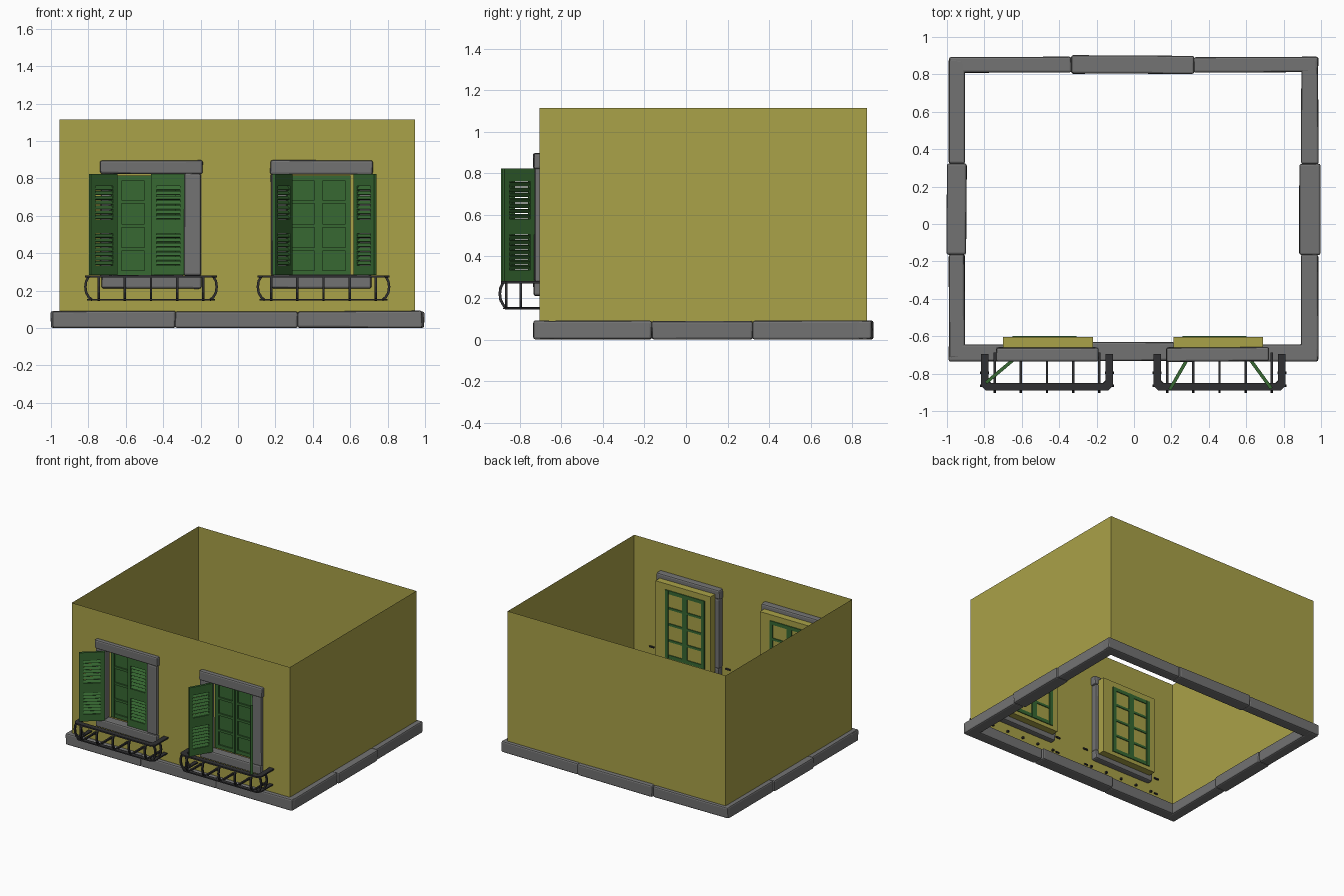
import bpy, bmesh, math, random
from mathutils import Matrix, Vector

random.seed(4)
cube = bpy.data.objects.get("Cube")
if cube:
    bpy.data.objects.remove(cube)


def material(name, rgb):
    m = bpy.data.materials.new(name)
    m.use_nodes = True
    m.diffuse_color = (*rgb, 1)
    m.node_tree.nodes["Principled BSDF"].inputs["Base Color"].default_value = (*rgb, 1)
    return m


PLASTER = material("ochre plaster", (0.40, 0.36, 0.065))
STONE = material("grey stone", (0.17, 0.17, 0.17))
GREEN = material("green paint", (0.038, 0.14, 0.032))
IRON = material("dark iron", (0.03, 0.03, 0.032))


def finish(name, bm, mat, matrix=None, bevel=0):
    bmesh.ops.recalc_face_normals(bm, faces=bm.faces)
    mesh = bpy.data.meshes.new(name)
    bm.to_mesh(mesh)
    bm.free()
    mesh.materials.append(mat)
    ob = bpy.data.objects.new(name, mesh)
    bpy.context.collection.objects.link(ob)
    if matrix:
        ob.matrix_world = matrix
    if bevel:
        mod = ob.modifiers.new("worn edges", "BEVEL")
        mod.width = bevel
        mod.segments = 2
    return ob


def add_box(bm, x, y, z, tilt=0):
    """Box between (min, max) pairs, optionally tilted about its own x axis."""
    mid = Vector([(a + b) / 2 for a, b in (x, y, z)])
    size = [b - a for a, b in (x, y, z)]
    m = Matrix.Translation(mid) @ Matrix.Rotation(tilt, 4, "X") @ Matrix.Diagonal((*size, 1))
    return bmesh.ops.create_cube(bm, size=1, matrix=m)["verts"]


def stone(name, x, y, z):
    bm = bmesh.new()
    for v in add_box(bm, x, y, z):
        v.co += Vector([random.uniform(-0.003, 0.003) for _ in range(3)])
        v.co.z = max(v.co.z, 0)
    finish(name, bm, STONE, bevel=0.011)


def add_quad(bm, points):
    bm.faces.new([bm.verts.new(p) for p in points])


# House shell: four thin walls, the front one pierced by two window openings
X0, X1, Y0, Y1, Z0, Z1 = -0.955, 0.945, -0.705, 0.87, 0.05, 1.115
WINDOWS = {"right": -0.46, "left": 0.45}
HALF, SILL, HEAD = 0.24, 0.25, 0.86

bm = bmesh.new()
for a, b in (((X1, Y0), (X1, Y1)), ((X1, Y1), (X0, Y1)), ((X0, Y1), (X0, Y0))):
    add_quad(bm, [(*a, Z0), (*b, Z0), (*b, Z1), (*a, Z1)])
xs = [X0] + [c + s * HALF for c in WINDOWS.values() for s in (-1, 1)] + [X1]
zs = [Z0, SILL, HEAD, Z1]
for i in range(5):
    for k in range(3):
        if not (i in (1, 3) and k == 1):
            add_quad(bm, [(xs[i], Y0, zs[k]), (xs[i + 1], Y0, zs[k]),
                          (xs[i + 1], Y0, zs[k + 1]), (xs[i], Y0, zs[k + 1])])
bmesh.ops.remove_doubles(bm, verts=bm.verts, dist=0.0001)
finish("walls", bm, PLASTER)

# Plinth ring of worn stone blocks, the middle block of each side standing proud
COURSE = (0, 0.09)
for i, (a, b) in enumerate(((-0.99, -0.335), (-0.335, 0.32), (0.32, 0.985))):
    p = 0.007 if i == 1 else 0
    stone("plinth_front", (a, b), (-0.733, -0.645 + 2 * p), COURSE)
    stone("plinth_back", (a, b), (0.81 - p, 0.893 + p), COURSE)
for i, (a, b) in enumerate(((-0.72, -0.165), (-0.165, 0.322), (0.322, 0.88))):
    p = 0.01 if i == 1 else 0
    stone("plinth_right", (-0.99 - p, -0.905 + p), (a, b), COURSE)
    stone("plinth_left", (0.895 - p, 0.985 + p), (a, b), COURSE)


def window(side, cx):
    # Stone surround
    stone(side + "_lintel", (cx - 0.278, cx + 0.27), (-0.735, -0.66), (0.822, 0.895))
    stone(side + "_sill", (cx - 0.27, cx + 0.263), (-0.735, -0.66), (0.21, 0.283))
    for a, b in ((-0.275, -0.19), (0.172, 0.262)):
        stone(side + "_jamb", (cx + a, cx + b), (-0.73, -0.66), (0.278, 0.827))

    # Plaster recess behind the opening, open at the front
    bm = bmesh.new()
    add_box(bm, (cx - HALF, cx + HALF), (Y0, -0.605), (SILL, HEAD))
    front = [f for f in bm.faces if f.calc_center_median().y < Y0 + 0.01]
    bmesh.ops.delete(bm, geom=front, context="FACES_ONLY")
    finish(side + "_recess", bm, PLASTER)

    # Casement: two leaves with four panes each
    bm = bmesh.new()
    left, right, low, high = cx - 0.19, cx + 0.152, 0.28, 0.815
    mid = (left + right) / 2
    add_box(bm, (left, right), (-0.64, -0.63), (low, high))
    depth = (-0.655, -0.598)
    for x, w in ((left + 0.014, 0.014), (mid, 0.022), (right - 0.014, 0.014)):
        add_box(bm, (x - w, x + w), depth, (low, high))
    for k in range(5):
        z = low + 0.014 + k * (high - low - 0.028) / 4
        w = 0.014 if k in (0, 4) else 0.009
        add_box(bm, (left, right), (-0.651, -0.599), (z - w, z + w))
    add_box(bm, (mid - 0.004, mid + 0.004), (-0.662, -0.655), (low, high))
    finish(side + "_casement", bm, GREEN)


def shutter(name, hinge, angle):
    """Louvred leaf running along local +x from its hinge."""
    bm = bmesh.new()
    w, t, low, high = 0.185, 0.009, 0.282, 0.823
    stile = 0.03
    for a in (0, w - stile):
        add_box(bm, (a, a + stile), (-t, t), (low, high))
    rails = ((low, 0.335), (0.505, 0.58), (0.76, high))
    for a, b in rails:
        add_box(bm, (stile, w - stile), (-t, t), (a, b))
    tilt = 0.6 if abs(angle) > math.pi / 2 else -0.6
    for (_, a), (b, _) in zip(rails, rails[1:]):
        step = (b - a) / 7
        for k in range(7):
            z = a + (k + 0.5) * step
            add_box(bm, (stile, w - stile), (-0.003, 0.003), (z - 0.011, z + 0.011), tilt)
    m = Matrix.Translation((*hinge, 0)) @ Matrix.Rotation(angle, 4, "Z")
    finish(name, bm, GREEN, m)


def add_band(bm, x, y_front, y_back, width, z, thick):
    """Flat iron strap bent into a U with clipped corners."""
    def path(d):
        c = 0.025 - d * 0.4
        h = [(x - d, y_back), (x - d, y_front + d + c), (x - d - c, y_front + d)]
        return h + [(-a, b) for a, b in reversed(h)]
    outer, inner = path(0), path(width)
    faces = []
    for i in range(5):
        pts = (outer[i], outer[i + 1], inner[i + 1], inner[i])
        faces.append(bm.faces.new([bm.verts.new((*p, z)) for p in pts]))
    bmesh.ops.remove_doubles(bm, verts=list({v for f in faces for v in f.verts}), dist=0.0001)
    faces = [f for f in bm.faces if all(abs(v.co.z - z) < 1e-5 for v in f.verts)]
    new = bmesh.ops.extrude_face_region(bm, geom=faces, use_keep_orig=True)["geom"]
    bmesh.ops.translate(bm, vec=(0, 0, thick),
                        verts=[g for g in new if isinstance(g, bmesh.types.BMVert)])


def add_bar(bm, points, r=0.0065):
    """Square iron bar through a list of points."""
    for a, b in zip(points, points[1:]):
        a, b = Vector(a), Vector(b)
        d = b - a
        m = (Matrix.Translation((a + b) / 2) @ d.to_track_quat("Z", "Y").to_matrix().to_4x4()
             @ Matrix.Diagonal((2 * r, 2 * r, d.length + r * 0.6, 1)))
        bmesh.ops.create_cube(bm, size=1, matrix=m)


# Outward bulge of the balcony bars: (offset, height) from rail to floor
BULGE = [(0, 0.272), (0.012, 0.25), (0.016, 0.22), (0.012, 0.19), (-0.002, 0.165), (-0.02, 0.15)]


def balcony(side, cx):
    bm = bmesh.new()
    add_band(bm, 0.352, -0.89, -0.695, 0.04, 0.27, 0.011)
    add_band(bm, 0.342, -0.88, -0.695, 0.03, 0.146, 0.009)
    for i in range(-2, 3):
        x = i * 0.14
        add_bar(bm, [(x, -0.88 - o, z) for o, z in BULGE])
        add_bar(bm, [(x, -0.86, 0.15), (x, -0.69, 0.15)])
    for s in (-1, 1):
        for y in (-0.865, -0.795):
            add_bar(bm, [(s * (0.335 + o), y, z) for o, z in BULGE])
    finish(side + "_balcony", bm, IRON, Matrix.Translation((cx, 0, 0)))


for side, cx in WINDOWS.items():
    window(side, cx)
balcony("right", -0.465)
balcony("left", 0.457)

# Shutters, each swung to its own angle
shutter("right_outer_shutter", (-0.65, -0.73), math.radians(-140))
shutter("right_inner_shutter", (-0.28, -0.705), math.radians(180))
shutter("left_inner_shutter", (0.284, -0.725), math.radians(-120))
shutter("left_outer_shutter", (0.625, -0.73), math.radians(-54))
